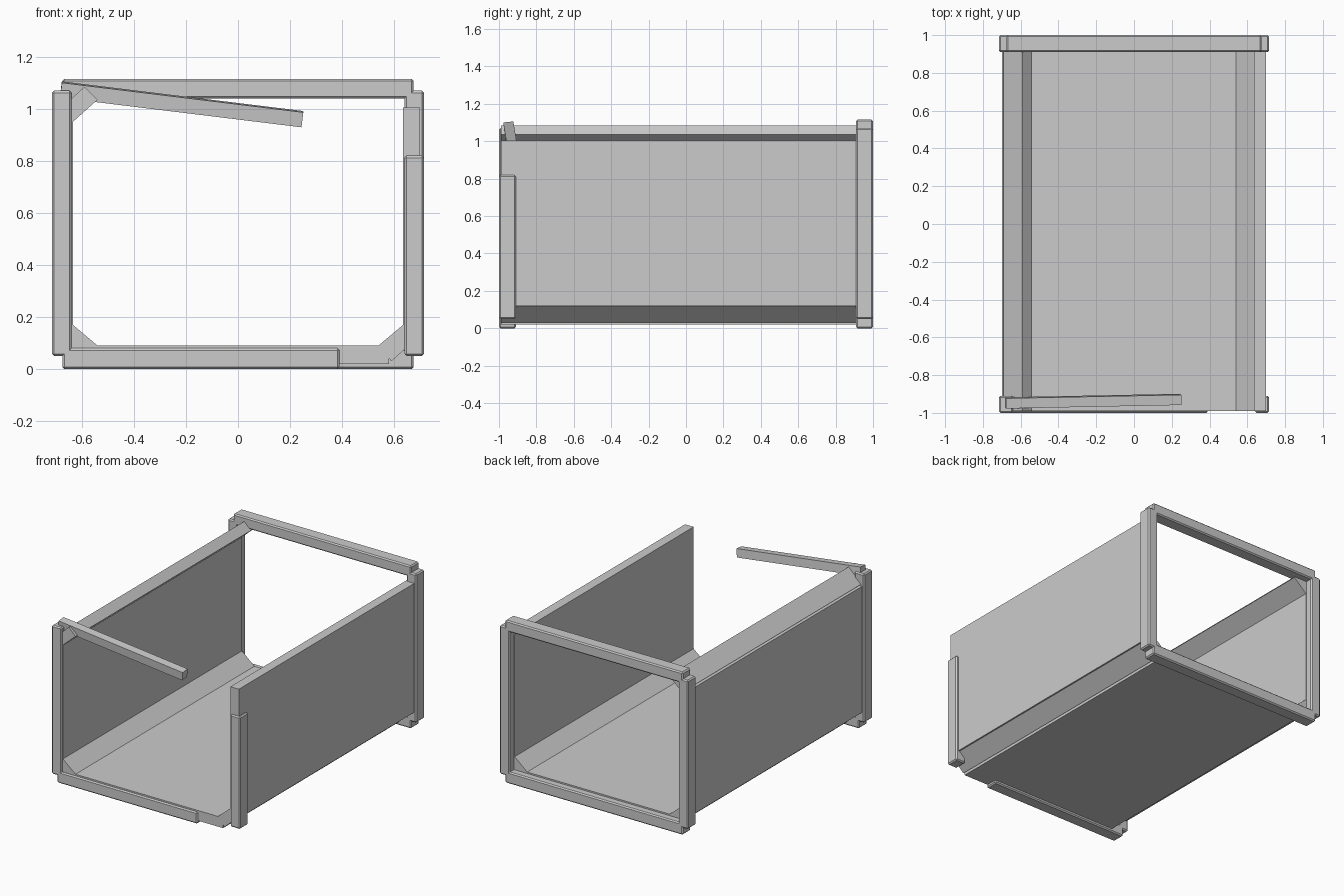
import bpy
from mathutils import Euler

cube = bpy.data.objects.get("Cube")
if cube:
    bpy.data.objects.remove(cube, do_unlink=True)

grey = bpy.data.materials.new("plain_grey")
grey.use_nodes = True
GREY = (0.6, 0.6, 0.6, 1)
grey.diffuse_color = GREY
grey.node_tree.nodes["Principled BSDF"].inputs["Base Color"].default_value = GREY


def prism(name, section, y0, y1, bevel=0):
    """Extrude an (x, z) section along y."""
    n = len(section)
    verts = [(x, y, z) for y in (y0, y1) for x, z in section]
    faces = [tuple(range(n)), tuple(range(2 * n - 1, n - 1, -1))]
    faces += [(i, i + n, (i + 1) % n + n, (i + 1) % n) for i in range(n)]
    mesh = bpy.data.meshes.new(name)
    mesh.from_pydata(verts, [], faces)
    mesh.materials.append(grey)
    obj = bpy.data.objects.new(name, mesh)
    bpy.context.collection.objects.link(obj)
    if bevel:
        mod = obj.modifiers.new("edge_bevel", "BEVEL")
        mod.width = bevel
        mod.segments = 1
    return obj


def bar(name, x0, x1, z0, z1, y0, y1, bevel=0):
    return prism(name, [(x0, z0), (x1, z0), (x1, z1), (x0, z1)], y0, y1, bevel)


def mirror_x(section):
    return [(-x, z) for x, z in reversed(section)]


FRONT, BACK, DEPTH = -1.0, 1.0, 0.09
IN0, IN1 = -0.99, 0.95
EDGE = 0.008

# Tunnel panels
bar("floor_panel", -0.58, 0.58, 0.02, 0.09, IN0, IN1)
bar("left_wall", 0.635, 0.70, 0.12, 1.005, IN0, IN1)
bar("right_wall", -0.70, -0.635, 0.12, 0.985, IN0, IN1)

# Sloped corner panels; the upper left one is missing
lower = [(0.54, 0.09), (0.59, 0.03), (0.69, 0.12), (0.635, 0.17)]
upper = [(-0.635, 0.95), (-0.69, 0.995), (-0.59, 1.085), (-0.54, 1.035)]
prism("lower_left_corner_panel", lower, IN0, IN1)
prism("lower_right_corner_panel", mirror_x(lower), IN0, IN1)
prism("upper_right_corner_panel", upper, IN0, IN1)

# Complete back frame
b0, b1 = BACK - DEPTH, BACK
bar("back_left_post", 0.64, 0.715, 0.05, 1.07, b0, b1, EDGE)
bar("back_right_post", -0.715, -0.64, 0.05, 1.07, b0, b1, EDGE)
bar("back_top_beam", -0.675, 0.675, 1.04, 1.115, b0, b1, EDGE)
bar("back_bottom_beam", -0.675, 0.675, 0.0, 0.08, b0, b1, EDGE)

# Broken front frame
f0, f1 = FRONT, FRONT + DEPTH
bar("front_right_post", -0.715, -0.64, 0.05, 1.07, f0, f1, EDGE)
bar("front_left_post", 0.64, 0.715, 0.05, 0.82, f0, f1, EDGE)
bar("front_bottom_beam", -0.675, 0.39, 0.0, 0.08, f0, f1, EDGE)

# Fallen top beam, hanging from the right post
beam = bar("front_top_beam", 0, 0.935, -0.058, 0, -0.027, 0.027)
beam.location = (-0.677, -0.95, 1.103)
beam.rotation_euler = Euler((0.1, 0.122, 0.02))
